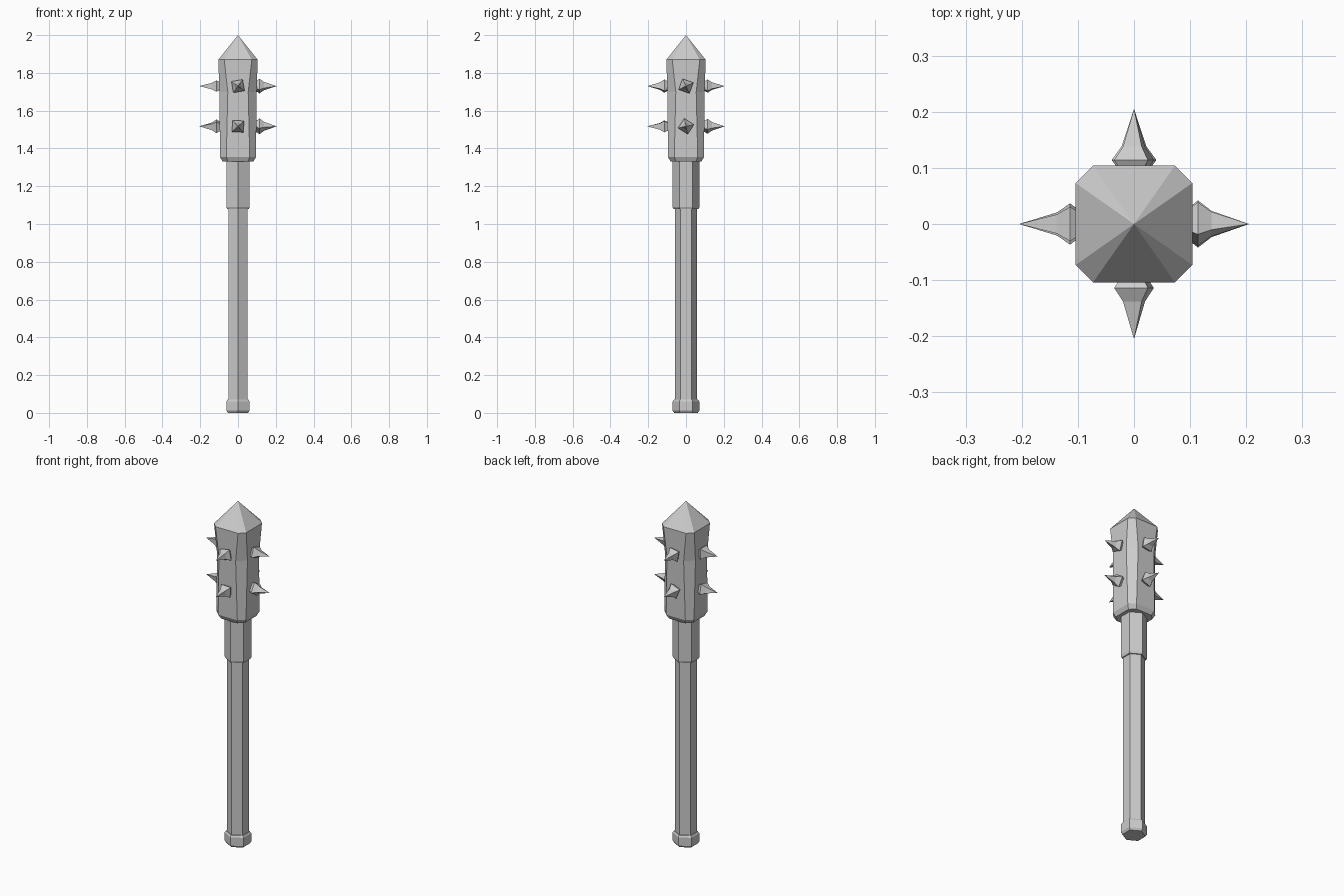
import bpy, bmesh, math
from mathutils import Matrix

cube = bpy.data.objects.get("Cube")
if cube:
    bpy.data.objects.remove(cube, do_unlink=True)

# One plain grey for the whole weapon
grey = bpy.data.materials.new("plain grey")
grey.use_nodes = True
grey.diffuse_color = (0.6, 0.6, 0.6, 1)
grey.node_tree.nodes["Principled BSDF"].inputs["Base Color"].default_value = (0.6, 0.6, 0.6, 1)


def loft(name, rings, tip=None):
    """Flat-shaded solid through rings of points, ending in a cap or a pointed tip."""
    bm = bmesh.new()
    loops = [[bm.verts.new(p) for p in ring] for ring in rings]
    n = len(loops[0])
    bm.faces.new(loops[0][::-1])
    for low, high in zip(loops, loops[1:]):
        for i in range(n):
            j = (i + 1) % n
            bm.faces.new((low[i], low[j], high[j], high[i]))
    if tip is None:
        bm.faces.new(loops[-1])
    else:
        apex = bm.verts.new((0, 0, tip))
        for i in range(n):
            bm.faces.new((loops[-1][i], loops[-1][(i + 1) % n], apex))
    bmesh.ops.recalc_face_normals(bm, faces=bm.faces[:])
    mesh = bpy.data.meshes.new(name)
    bm.to_mesh(mesh)
    bm.free()
    mesh.materials.append(grey)
    obj = bpy.data.objects.new(name, mesh)
    bpy.context.collection.objects.link(obj)
    return obj


def polygon(sides, radius, z, start):
    return [(radius * math.cos(start + math.tau * i / sides),
             radius * math.sin(start + math.tau * i / sides), z) for i in range(sides)]


def cut_square(z, half, flat):
    """Square of the given half width with its corners cut to leave short flats."""
    pts = []
    for k in range(4):
        c, s = round(math.cos(k * math.pi / 2)), round(math.sin(k * math.pi / 2))
        for side in (-flat, flat):
            pts.append((c * half - s * side, s * half + c * side, z))
    return pts


def hex_part(name, profile):
    return loft(name, [polygon(6, r, z, math.pi / 2) for z, r in profile])


# Handle
hex_part("pommel", [(0, 0.062), (0.012, 0.071), (0.06, 0.071), (0.07, 0.064)])
hex_part("shaft", [(0.05, 0.059), (1.12, 0.059)])
hex_part("collar", [(1.08, 0.066), (1.09, 0.071), (1.35, 0.071)])

# Head with a pointed cap
loft("head", [cut_square(1.33, 0.082, 0.052), cut_square(1.355, 0.095, 0.062),
              cut_square(1.70, 0.099, 0.054), cut_square(1.87, 0.104, 0.073)], tip=2.0)

# Four-sided spikes, two rows around the head
for row, (z, turn) in {"lower": (1.517, 12), "upper": (1.73, 25)}.items():
    for k, side in enumerate(("left", "back", "right", "front")):
        spike = loft(f"{row}_{side}_spike",
                     [polygon(4, r, d, math.radians(turn + 10 * k))
                      for d, r in ((0.085, 0.03), (0.103, 0.034), (0.114, 0.043), (0.138, 0.024))],
                     tip=0.205)
        spike.data.transform(Matrix.Translation((0, 0, z))
                             @ Matrix.Rotation(k * math.pi / 2, 4, "Z")
                             @ Matrix.Rotation(math.pi / 2, 4, "Y"))
